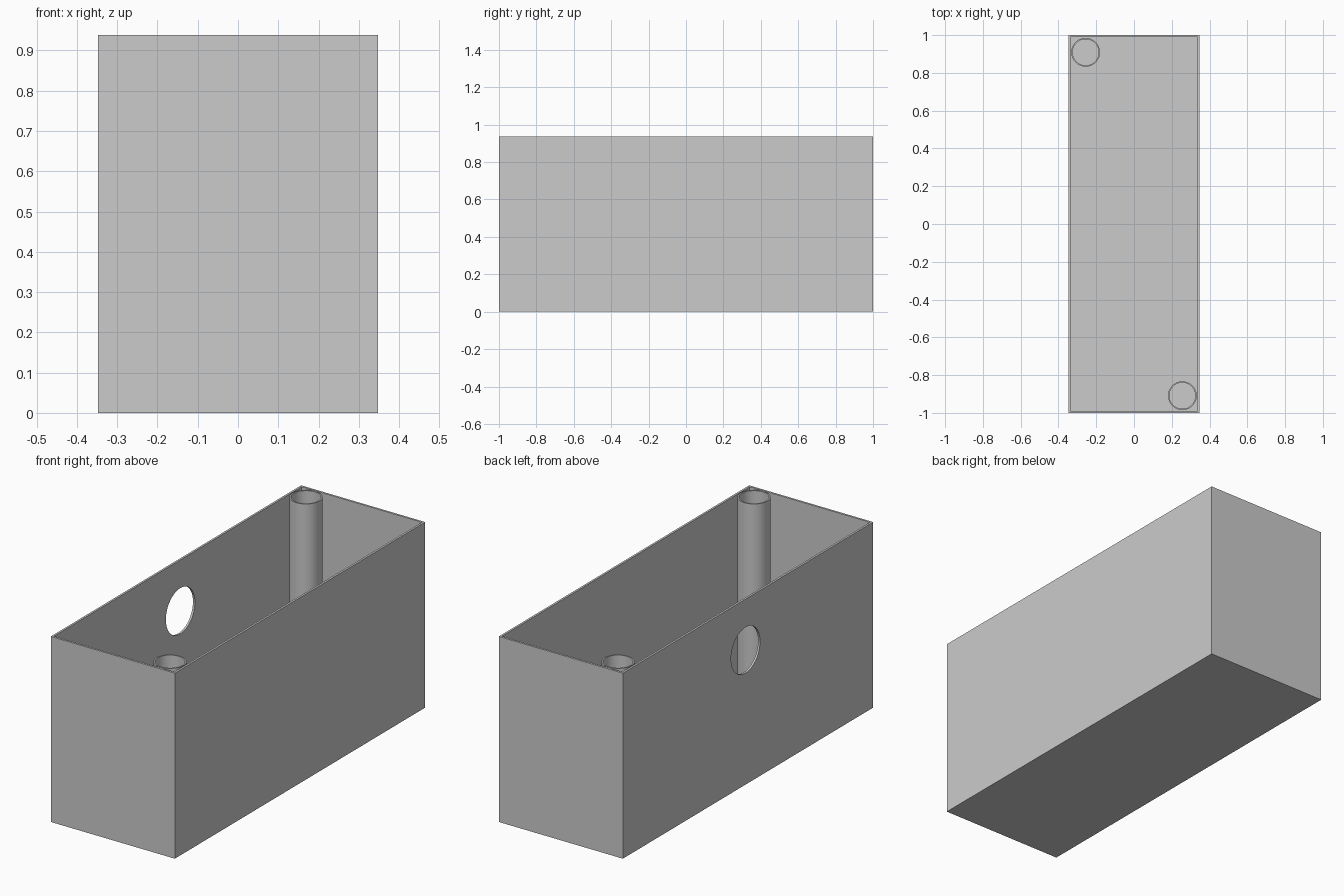
import bpy
import bmesh
import math
from mathutils import Matrix, Vector

cube = bpy.data.objects.get("Cube")
if cube:
    bpy.data.objects.remove(cube, do_unlink=True)

WIDTH, LENGTH, HEIGHT = 0.694, 2.0, 0.938
WALL = 0.015
TUBE_RADIUS = 0.076

grey = bpy.data.materials.new("light grey")
grey.use_nodes = True
grey.diffuse_color = (0.6, 0.6, 0.6, 1)
grey.node_tree.nodes["Principled BSDF"].inputs["Base Color"].default_value = grey.diffuse_color


def make_object(name, bm):
    mesh = bpy.data.meshes.new(name)
    bm.to_mesh(mesh)
    bm.free()
    mesh.materials.append(grey)
    obj = bpy.data.objects.new(name, mesh)
    bpy.context.collection.objects.link(obj)
    return obj


def activate(obj):
    bpy.ops.object.select_all(action='DESELECT')
    obj.select_set(True)
    bpy.context.view_layer.objects.active = obj


def apply_modifier(obj, mod):
    activate(obj)
    bpy.ops.object.modifier_apply(modifier=mod.name)


# Open box: inset the top face for the rim, then sink it to the floor
bm = bmesh.new()
bmesh.ops.create_cube(bm, size=1)
bmesh.ops.scale(bm, vec=(WIDTH, LENGTH, HEIGHT), verts=bm.verts)
bmesh.ops.translate(bm, vec=(0, 0, HEIGHT / 2), verts=bm.verts)
top = max(bm.faces, key=lambda f: f.calc_center_median().z)
bmesh.ops.inset_individual(bm, faces=[top], thickness=WALL)
cavity = bmesh.ops.extrude_discrete_faces(bm, faces=[top])["faces"][0]
bmesh.ops.translate(bm, vec=(0, 0, WALL - HEIGHT), verts=cavity.verts)
box = make_object("open_box", bm)

# Round hole through one long wall
bm = bmesh.new()
turn = Matrix.Translation(Vector((-WIDTH / 2, 0.02, 0.68))) @ Matrix.Rotation(math.pi / 2, 4, 'Y')
bmesh.ops.create_cone(bm, cap_ends=True, segments=48, radius1=0.116,
                      radius2=0.116, depth=0.1, matrix=turn)
cutter = make_object("hole_cutter", bm)
cutter.hide_render = True
cut = box.modifiers.new("hole", 'BOOLEAN')
cut.operation = 'DIFFERENCE'
cut.solver = 'EXACT'
cut.object = cutter
apply_modifier(box, cut)
bpy.data.objects.remove(cutter, do_unlink=True)
bpy.ops.object.shade_smooth_by_angle(angle=math.radians(30))


# Hollow tubes standing in two opposite corners
def corner_tube(name, side):
    bottom = WALL / 2
    depth = HEIGHT - bottom
    bm = bmesh.new()
    bmesh.ops.create_cone(bm, cap_ends=False, segments=48, radius1=TUBE_RADIUS,
                          radius2=TUBE_RADIUS, depth=depth)
    inset = WALL + TUBE_RADIUS
    tube = make_object(name, bm)
    tube.location = (side * (WIDTH / 2 - inset), -side * (LENGTH / 2 - inset),
                     bottom + depth / 2)
    shell = tube.modifiers.new("shell", 'SOLIDIFY')
    shell.thickness = 0.007
    shell.offset = -1
    apply_modifier(tube, shell)
    bpy.ops.object.shade_smooth_by_angle(angle=math.radians(30))


corner_tube("front_left_tube", 1)
corner_tube("back_right_tube", -1)
